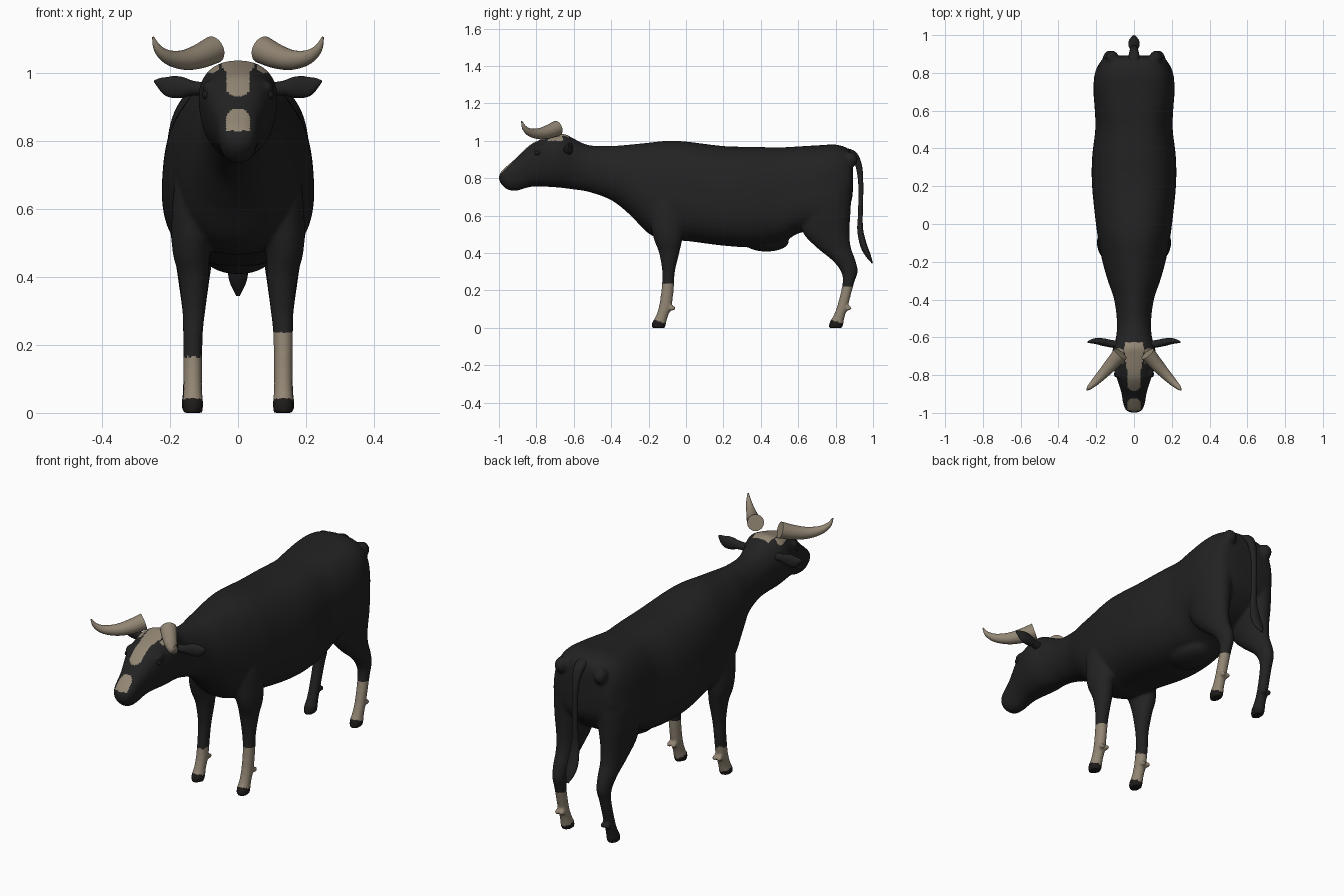
import bpy, bmesh
from math import sin, cos, pi
from mathutils import Vector, Matrix

old = bpy.data.objects.get("Cube")
if old:
    bpy.data.objects.remove(old, do_unlink=True)


def material(name, colour):
    m = bpy.data.materials.new(name)
    m.use_nodes = True
    m.diffuse_color = (*colour, 1)
    bsdf = m.node_tree.nodes["Principled BSDF"]
    bsdf.inputs["Base Color"].default_value = (*colour, 1)
    bsdf.inputs["Roughness"].default_value = 0.8
    return m


BLACK = material("black coat", (0.016, 0.016, 0.016))
CREAM = material("cream", (0.29, 0.24, 0.175))
HOOF = material("dark hoof", (0.012, 0.011, 0.010))


def smooth_rows(rows, steps=6):
    """Catmull-Rom interpolation of rows of numbers."""
    rows = [Vector(r) for r in rows]
    pts = [rows[0] * 2 - rows[1]] + rows + [rows[-1] * 2 - rows[-2]]
    out = []
    for a, b, c, d in zip(pts, pts[1:], pts[2:], pts[3:]):
        for i in range(steps):
            t = i / steps
            out.append(0.5 * (2 * b + (c - a) * t + (2 * a - 5 * b + 4 * c - d) * t ** 2
                              + (3 * b - a - 3 * c + d) * t ** 3))
    return out + [rows[-1]]


def skin(bm, rings):
    """Join closed rings of points into a capped tube."""
    loops = [[bm.verts.new(p) for p in ring] for ring in rings]
    n = len(loops[0])
    for a, b in zip(loops, loops[1:]):
        for i in range(n):
            j = (i + 1) % n
            bm.faces.new((a[i], a[j], b[j], b[i]))
    bm.faces.new(loops[0][::-1])
    bm.faces.new(loops[-1])


def tube(bm, rows, hint, axis=None, side=1, n=24):
    """Rows are x, y, z, radius along hint, radius across it."""
    rows = smooth_rows(rows)
    centres = [Vector((side * r[0], r[1], r[2])) for r in rows]
    rings = []
    for i, (c, r) in enumerate(zip(centres, rows)):
        t = axis or (centres[min(i + 1, len(rows) - 1)] - centres[max(i - 1, 0)]).normalized()
        u = (hint - t * hint.dot(t)).normalized()
        v = t.cross(u)
        rings.append([c + u * cos(k * 2 * pi / n) * max(r[3], 0.001)
                      + v * sin(k * 2 * pi / n) * max(r[4], 0.001) for k in range(n)])
    skin(bm, rings)


def ball(bm, centre, size):
    bmesh.ops.create_uvsphere(bm, u_segments=20, v_segments=12, radius=1,
                              matrix=Matrix.Translation(centre) @ Matrix.Diagonal((*size, 1)))


def finish(bm, name, *mats):
    bmesh.ops.recalc_face_normals(bm, faces=bm.faces)
    mesh = bpy.data.meshes.new(name)
    bm.to_mesh(mesh)
    bm.free()
    for m in mats:
        mesh.materials.append(m)
    obj = bpy.data.objects.new(name, mesh)
    bpy.context.collection.objects.link(obj)
    return obj


def shade(obj):
    bpy.ops.object.select_all(action='DESELECT')
    obj.select_set(True)
    bpy.context.view_layer.objects.active = obj
    bpy.ops.object.shade_smooth_by_angle(angle=0.9)


X, Y, Z = Vector((1, 0, 0)), Vector((0, 1, 0)), Vector((0, 0, 1))

# Trunk, neck and head: y, top, bottom, half width, squareness
TRUNK = [
    (-1.0, .815, .79, .012, 2), (-.985, .84, .765, .042, 2.2), (-.95, .872, .738, .056, 2.4),
    (-.9, .915, .735, .064, 2.4), (-.85, .965, .75, .078, 2.4), (-.8, .998, .757, .094, 2.4),
    (-.7, 1.028, .752, .113, 2.4), (-.65, 1.036, .747, .108, 2.3), (-.6, 1.012, .74, .095, 2.1),
    (-.52, .977, .727, .09, 2), (-.4, .973, .683, .105, 2), (-.3, .98, .605, .138, 2.1),
    (-.2, .99, .505, .166, 2.2), (-.1, 1.0, .468, .185, 2.3), (0, .996, .465, .2, 2.4),
    (.2, .972, .44, .22, 2.5), (.35, .968, .432, .22, 2.5), (.5, .965, .45, .203, 2.6),
    (.6, .97, .505, .205, 2.8), (.72, .977, .53, .212, 3), (.8, .98, .57, .2, 3),
    (.86, .962, .63, .175, 2.8), (.885, .93, .68, .145, 2.5), (.893, .88, .74, .08, 2)]


def trunk_ring(row, n=64):
    y, top, low, width, power = row
    taper = 0.16 if y < -.7 else max(-.08, 0.16 - (y + .7) * .8)
    ring = []
    for k in range(n):
        c, s = cos(2 * pi * k / n), sin(2 * pi * k / n)
        px = abs(c) ** (2 / power) * (1 if c > 0 else -1)
        pz = abs(s) ** (2 / power) * (1 if s > 0 else -1)
        ring.append(Vector((width * px * (1 + taper * pz), y, (top + low) / 2 + (top - low) / 2 * pz)))
    return ring


# Legs: x, y, z, half width, half depth
FRONT_LEG = [
    (.09, -.09, .8, .05, .07), (.115, -.1, .68, .07, .1), (.13, -.1, .55, .066, .09),
    (.137, -.095, .47, .055, .075), (.13, -.09, .4, .045, .054), (.13, -.093, .3, .034, .034),
    (.133, -.097, .22, .029, .033), (.133, -.11, .12, .028, .034), (.133, -.13, .06, .028, .033),
    (.133, -.143, .03, .031, .038), (.133, -.147, 0, .029, .036)]
HIND_LEG = [
    (.1, .74, .88, .07, .1), (.122, .745, .75, .088, .138), (.128, .745, .62, .083, .135),
    (.13, .75, .51, .066, .125), (.13, .79, .43, .052, .092), (.13, .845, .36, .042, .062),
    (.13, .873, .3, .034, .045), (.132, .868, .24, .029, .031), (.135, .838, .12, .027, .029),
    (.135, .817, .06, .028, .032), (.135, .805, .03, .031, .038), (.135, .8, 0, .029, .037)]

bm = bmesh.new()
skin(bm, [trunk_ring(r) for r in smooth_rows(TRUNK)])
for side in (1, -1):
    tube(bm, FRONT_LEG, X, Z, side)
    tube(bm, HIND_LEG, X, Z, side)
    # Pin bones, brows and dewclaws
    ball(bm, (side * .115, .878, .9), (.034, .04, .042))
    ball(bm, (side * .085, -.78, .955), (.02, .035, .022))
    for x in (.12, .148):
        ball(bm, (side * x, -.073, .105), (.012, .02, .014))
        ball(bm, (side * x, .868, .105), (.012, .02, .014))
ball(bm, (0, .43, .46), (.1, .12, .052))  # udder
body = finish(bm, "body", BLACK, CREAM, HOOF)

# Fuse the volumes into one smooth skin
remesh = body.modifiers.new("fuse", 'REMESH')
remesh.mode = 'VOXEL'
remesh.voxel_size = 0.0075
relax = body.modifiers.new("relax", 'SMOOTH')
relax.factor = 0.5
relax.iterations = 8
graph = bpy.context.evaluated_depsgraph_get()
fused = bpy.data.meshes.new_from_object(body.evaluated_get(graph))
body.modifiers.clear()
body.data = fused
fused.materials.clear()
for m in (BLACK, CREAM, HOOF):
    fused.materials.append(m)


def coat(p):
    """Material slot for a point on the skin."""
    x, y, z = p
    hind = y > .4
    toe = .805 if hind else -.143
    if z < .034 - .35 * (y - toe):
        return 2
    sock = (.22 if x > 0 else 0) if hind else (.237 if x > 0 else .165)
    if z < sock:
        return 1
    if z > .85 and 20 * x * x - .885 < y < -.625:
        if abs(x) < .034 + max(0, z - 1) * .7:
            return 1
        if z > 1.0 and .055 < abs(x) < .09 and -.74 < y < -.66:
            return 1
    if y < -.88 and .83 < z < .895 and abs(x) < .036 - max(0, z - .87) * .7:
        return 1
    return 0


for face in fused.polygons:
    face.material_index = coat(face.center)
shade(body)

# Tail with tuft
bm = bmesh.new()
tube(bm, [(0, .84, .945, .03, .02), (0, .895, .925, .028, .02), (0, .925, .86, .02, .017),
          (0, .935, .75, .015, .013), (0, .932, .6, .015, .013), (0, .932, .52, .022, .016),
          (0, .95, .44, .03, .018), (0, .973, .39, .026, .014), (0, .997, .345, .006, .003)], X)
shade(finish(bm, "tail", BLACK))

for side, label in ((1, "left"), (-1, "right")):
    # Horn
    bm = bmesh.new()
    tube(bm, [(.072, -.688, 1.068, .041, .041), (.115, -.738, 1.048, .036, .036),
              (.16, -.788, 1.038, .029, .029), (.205, -.835, 1.046, .021, .021),
              (.235, -.864, 1.07, .013, .013), (.25, -.879, 1.105, .003, .003)], Z, None, side)
    shade(finish(bm, label + "_horn", CREAM))
    # Ear
    bm = bmesh.new()
    tube(bm, [(.08, -.64, .95, .02, .02), (.13, -.632, .955, .021, .02), (.165, -.625, .957, .031, .02),
              (.2, -.62, .96, .031, .016), (.228, -.622, .97, .017, .01),
              (.246, -.627, .976, .003, .003)], Z, None, side)
    shade(finish(bm, label + "_ear", BLACK))
    # Eye
    bm = bmesh.new()
    ball(bm, (side * .094, -.795, .935), (.012, .016, .012))
    shade(finish(bm, label + "_eye", HOOF))
